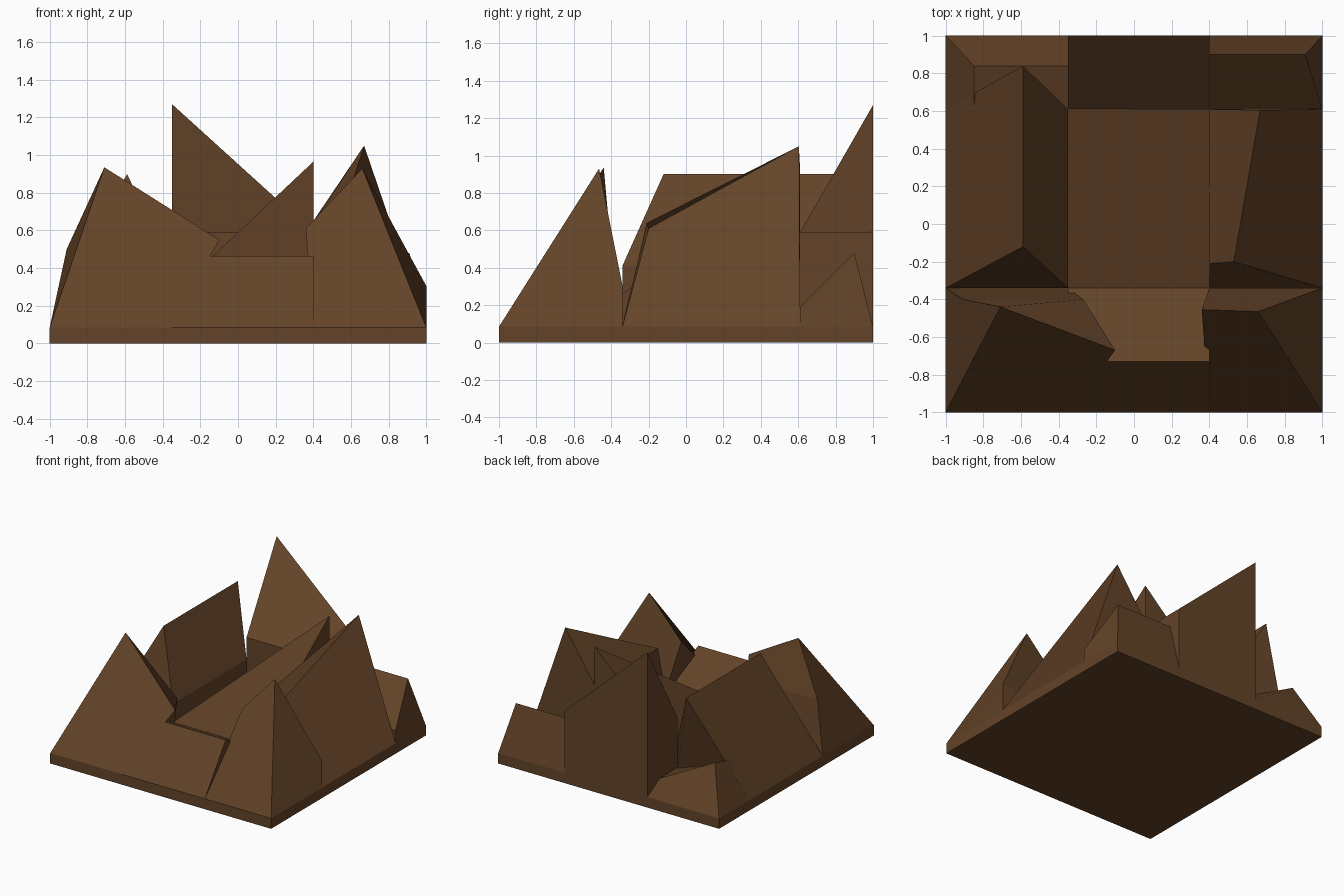
import bpy, bmesh

rock = bpy.data.materials.new("rock_brown")
rock.diffuse_color = (0.125, 0.056, 0.021, 1)

BASE = 0.085
XS = (-1, -0.35, 0.40, 1)      # column limits
YS = (-1, -0.34, 0.61, 1)      # row limits


def block(name, x0, x1, y0, y1, z, tops):
    """Box with a flat footprint and four freely placed top corners
    (front left, front right, back right, back left)."""
    bm = bmesh.new()
    lo = [bm.verts.new(p) for p in
          ((x0, y0, z), (x1, y0, z), (x1, y1, z), (x0, y1, z))]
    hi = [bm.verts.new(p) for p in tops]
    bm.faces.new(lo[::-1])
    bm.faces.new(hi)
    for i in range(4):
        j = (i + 1) % 4
        bm.faces.new((lo[i], lo[j], hi[j], hi[i]))
    me = bpy.data.meshes.new(name)
    bm.to_mesh(me)
    bm.free()
    me.materials.append(rock)
    ob = bpy.data.objects.new(name, me)
    bpy.context.collection.objects.link(ob)


# Ground slab
block("ground_slab", -1, 1, -1, 1, 0,
      [(-1, -1, BASE), (1, -1, BASE), (1, 1, BASE), (-1, 1, BASE)])

# Jagged rocks: name, column, row, top corners
rocks = [
    ("front_left_rock", 0, 0, [(-0.71, -0.44, 0.935), (-0.10, -0.67, 0.55),
                               (-0.27, -0.40, 0.50), (-0.91, -0.40, 0.50)]),
    ("front_middle_rock", 1, 0, [(-0.35, -0.73, 0.465), (0.40, -0.73, 0.465),
                                 (0.40, -0.34, 0.26), (-0.35, -0.34, 0.26)]),
    ("front_right_rock", 2, 0, [(0.36, -0.455, 0.61), (0.66, -0.465, 0.93),
                                (1, -0.34, 0.305), (0.40, -0.34, 0.305)]),
    ("left_ridge_rock", 0, 1, [(-0.59, -0.12, 0.90), (-0.35, -0.34, 0.41),
                               (-0.35, 0.61, 0.41), (-0.59, 0.84, 0.90)]),
    ("centre_rock", 1, 1, [(-0.35, -0.34, 0.26), (0.40, -0.34, 0.26),
                           (0.40, 0.61, 0.965), (-0.35, 0.61, 0.26)]),
    ("right_ridge_rock", 2, 1, [(0.40, -0.21, 0.64), (0.53, -0.20, 0.61),
                                (0.67, 0.605, 1.05), (0.40, 0.61, 0.65)]),
    ("back_left_rock", 0, 2, [(-0.85, 0.61, 0.38), (-0.35, 0.61, 0.18),
                              (-0.35, 0.84, 0.18), (-0.85, 0.84, 0.44)]),
    ("back_peak_rock", 1, 2, [(-0.35, 0.61, 0.59), (0.40, 0.61, 0.59),
                              (0.40, 1, 0.59), (-0.35, 1, 1.27)]),
    ("back_right_rock", 2, 2, [(0.40, 0.61, 0.19), (1, 0.61, 0.19),
                               (0.91, 0.90, 0.48), (0.40, 0.90, 0.48)]),
]
for name, c, r, tops in rocks:
    block(name, XS[c], XS[c + 1], YS[r], YS[r + 1], BASE, tops)
